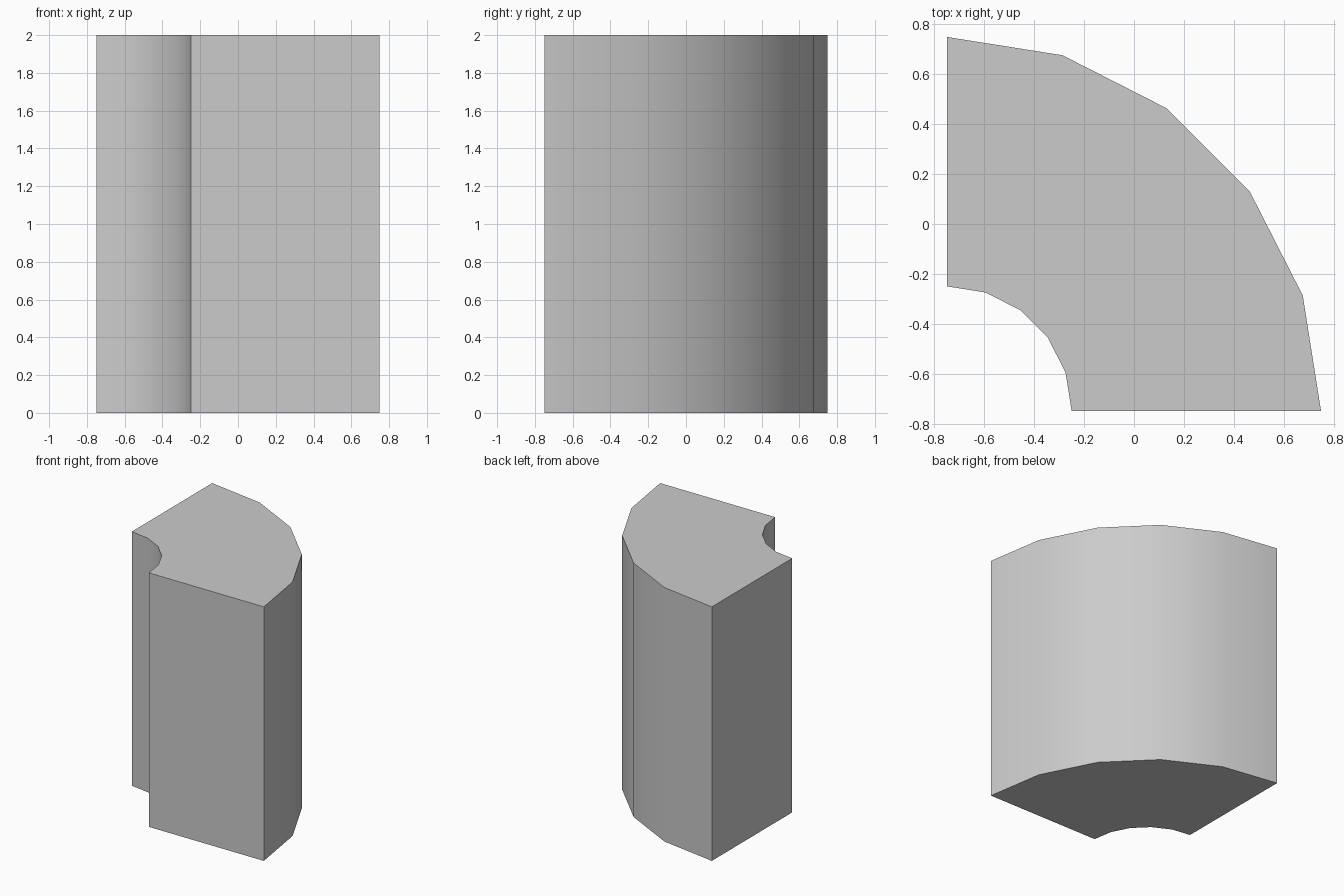
import bpy, bmesh, math

if "Cube" in bpy.data.objects:
    bpy.data.objects.remove(bpy.data.objects["Cube"])

CORNER = -0.75
HEIGHT = 2.0
SEGMENTS = 5


def arc(radius):
    """Quarter circle around the model's corner, as (x, y, 0) points."""
    angles = [math.radians(90) * i / SEGMENTS for i in range(SEGMENTS + 1)]
    return [(CORNER + radius * math.cos(a), CORNER + radius * math.sin(a), 0)
            for a in angles]


# Quarter ring footprint: outer arc, then the inner arc back
bm = bmesh.new()
profile = arc(1.5) + arc(0.5)[::-1]
base = bm.faces.new([bm.verts.new(p) for p in profile])

# Extrude the footprint upward, keeping the bottom cap
result = bmesh.ops.extrude_face_region(bm, geom=[base], use_keep_orig=True)
top = [v for v in result["geom"] if isinstance(v, bmesh.types.BMVert)]
bmesh.ops.translate(bm, verts=top, vec=(0, 0, HEIGHT))
bmesh.ops.recalc_face_normals(bm, faces=bm.faces)

mesh = bpy.data.meshes.new("curved_wall_block")
bm.to_mesh(mesh)
bm.free()
block = bpy.data.objects.new("curved_wall_block", mesh)
bpy.context.collection.objects.link(block)

# Smooth curved sides with sharp caps and ends
bpy.context.view_layer.objects.active = block
block.select_set(True)
bpy.ops.object.shade_smooth_by_angle(angle=math.radians(30))
